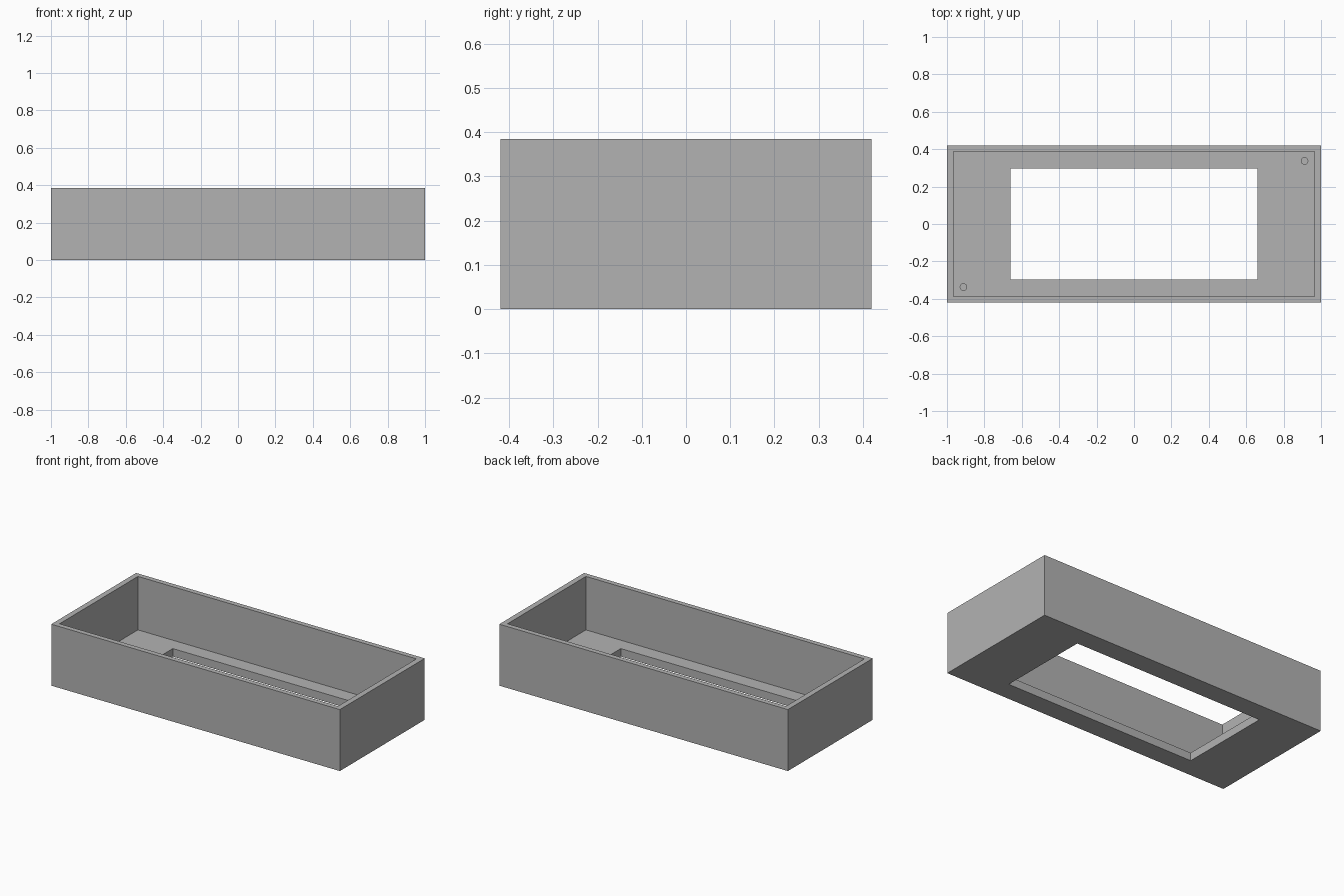
import bpy
import bmesh

cube = bpy.data.objects.get("Cube")
if cube:
    bpy.data.objects.remove(cube, do_unlink=True)

HEIGHT, FLOOR, PEG_TOP = 0.385, 0.05, 0.10
OUTER, INNER, WINDOW = (1.0, 0.42), (0.965, 0.388), (0.659, 0.296)

grey = bpy.data.materials.new("plain grey")
grey.use_nodes = True
colour = (0.45, 0.45, 0.45, 1)
grey.diffuse_color = colour
grey.node_tree.nodes["Principled BSDF"].inputs["Base Color"].default_value = colour


def add_object(name, bm):
    bmesh.ops.recalc_face_normals(bm, faces=bm.faces)
    mesh = bpy.data.meshes.new(name)
    bm.to_mesh(mesh)
    bm.free()
    mesh.materials.append(grey)
    obj = bpy.data.objects.new(name, mesh)
    bpy.context.collection.objects.link(obj)
    return obj


# Open tray with a window in its floor: a closed wall section swept round a rectangle
section = [(OUTER, 0), (OUTER, HEIGHT), (INNER, HEIGHT),
           (INNER, FLOOR), (WINDOW, FLOOR), (WINDOW, 0)]
bm = bmesh.new()
rings = [[bm.verts.new((sx * x, sy * y, z))
          for sx, sy in ((-1, -1), (1, -1), (1, 1), (-1, 1))]
         for (x, y), z in section]
for i, ring in enumerate(rings):
    following = rings[(i + 1) % len(rings)]
    for j in range(4):
        k = (j + 1) % 4
        bm.faces.new((ring[j], ring[k], following[k], following[j]))
add_object("tray_body", bm)

# Locating pegs in two opposite corners of the floor
for name, side in (("back_left_peg", 1), ("front_right_peg", -1)):
    bm = bmesh.new()
    bmesh.ops.create_cone(bm, cap_ends=True, segments=32, radius1=0.02,
                          radius2=0.02, depth=PEG_TOP - FLOOR)
    for face in bm.faces:
        face.smooth = len(face.verts) == 4
    for edge in bm.edges:
        edge.smooth = all(len(f.verts) == 4 for f in edge.link_faces)
    peg = add_object(name, bm)
    peg.location = (side * 0.912, side * 0.337, (FLOOR + PEG_TOP) / 2)
